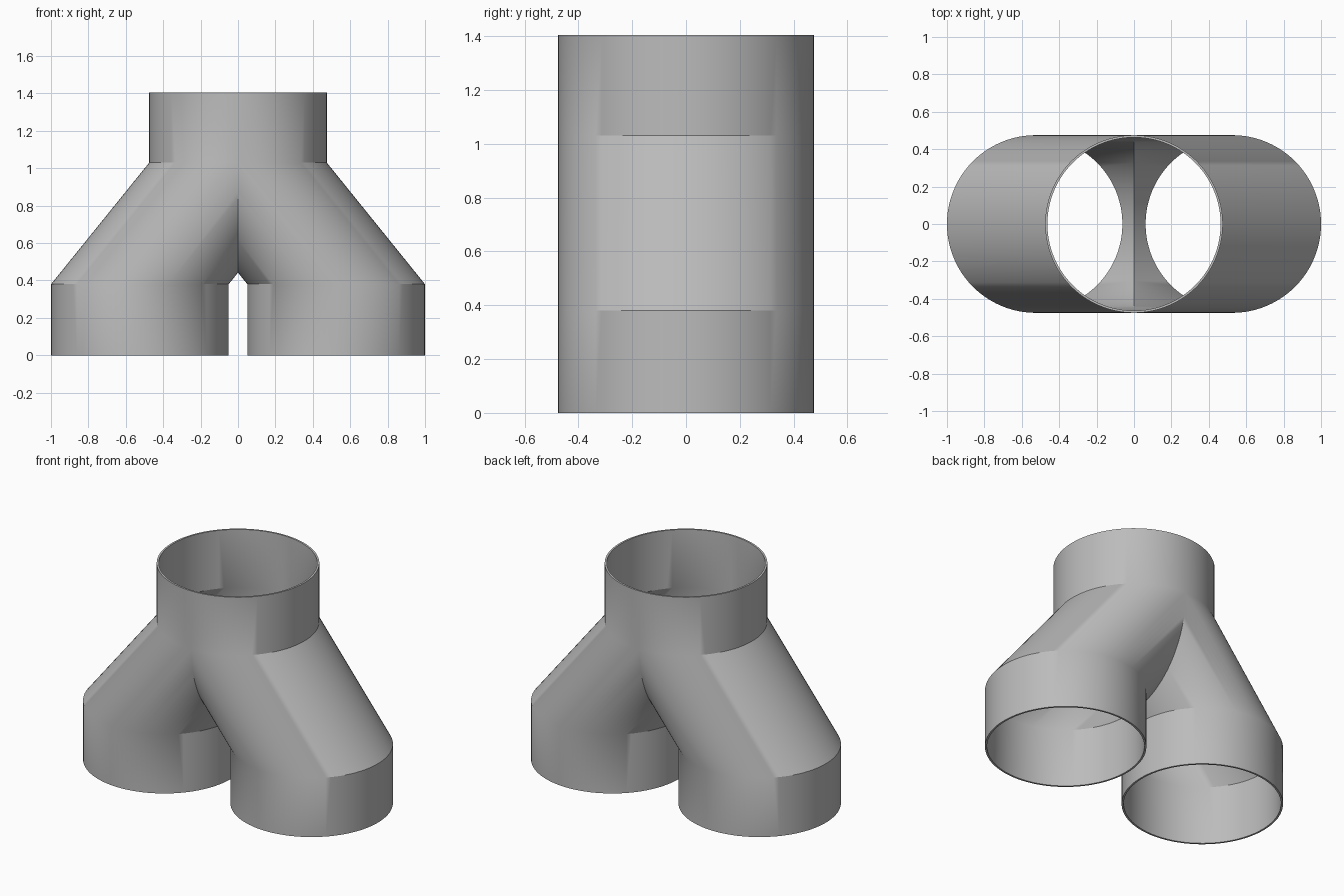
import bpy, bmesh, math

if "Cube" in bpy.data.objects:
    bpy.data.objects.remove(bpy.data.objects["Cube"])

SEGMENTS = 96
OUTER, WALL = 0.475, 0.012
# Ring centres (x, z) of one branch, from its foot to the shared collar
PATH = [(0.525, 0.0), (0.525, 0.38), (0.0, 1.03), (0.0, 1.405)]


def rings(bm, radius):
    """Horizontal rings of vertices along the branch path."""
    return [[bm.verts.new((cx + radius * math.cos(2 * math.pi * i / SEGMENTS),
                           radius * math.sin(2 * math.pi * i / SEGMENTS), z))
             for i in range(SEGMENTS)] for cx, z in PATH]


def bridge(bm, low, high):
    """Join two rings with quads."""
    for i in range(SEGMENTS):
        j = (i + 1) % SEGMENTS
        bm.faces.new((low[i], low[j], high[j], high[i]))


# One hollow branch: outer wall, inner wall and the two open rims
bm = bmesh.new()
outer, inner = rings(bm, OUTER), rings(bm, OUTER - WALL)
for k in range(len(PATH) - 1):
    bridge(bm, outer[k], outer[k + 1])
    bridge(bm, inner[k + 1], inner[k])
bridge(bm, inner[0], outer[0])
bridge(bm, outer[-1], inner[-1])

# Trim the branch at the middle plane, where it meets its twin
bmesh.ops.bisect_plane(bm, geom=bm.verts[:] + bm.edges[:] + bm.faces[:], dist=1e-5,
                       plane_co=(0, 0, 0), plane_no=(-1, 0, 0), clear_outer=True)

# Mirror it into the second branch and weld the seam
bmesh.ops.mirror(bm, geom=bm.verts[:] + bm.edges[:] + bm.faces[:],
                 axis='X', merge_dist=1e-4)
bmesh.ops.remove_doubles(bm, verts=bm.verts[:], dist=1e-5)
bmesh.ops.recalc_face_normals(bm, faces=bm.faces[:])

mesh = bpy.data.meshes.new("forked_pipe")
bm.to_mesh(mesh)
bm.free()
pipe = bpy.data.objects.new("forked_pipe", mesh)
bpy.context.collection.objects.link(pipe)

# Plain grey finish
grey = bpy.data.materials.new("pipe_grey")
grey.diffuse_color = (0.5, 0.5, 0.5, 1)
grey.use_nodes = True
grey.node_tree.nodes["Principled BSDF"].inputs["Base Color"].default_value = grey.diffuse_color
mesh.materials.append(grey)

# Smooth walls with sharp rims and elbows
bpy.context.view_layer.objects.active = pipe
pipe.select_set(True)
bpy.ops.object.shade_smooth_by_angle(angle=math.radians(30))
